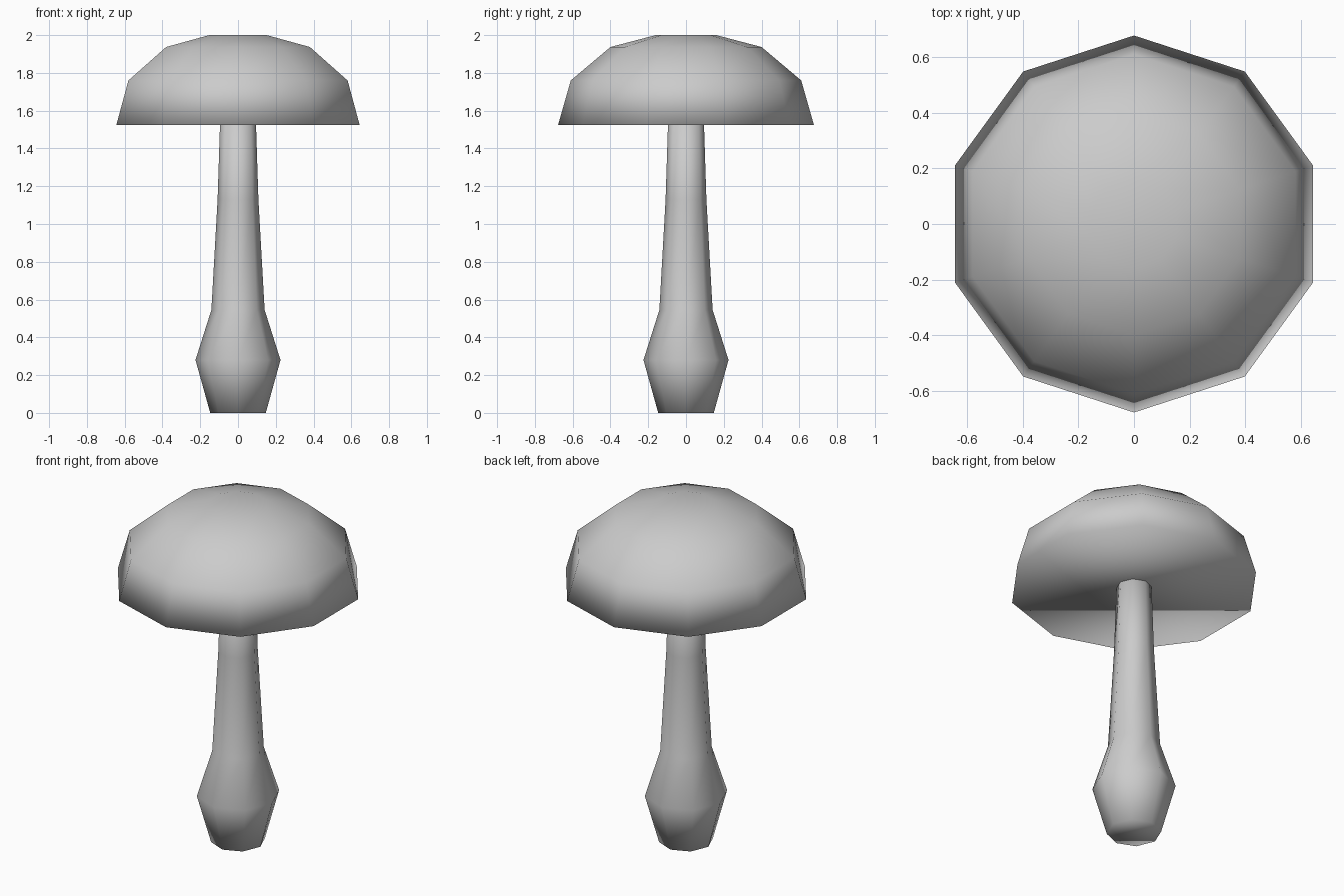
import bpy, bmesh
from math import sin, cos, pi

cube = bpy.data.objects.get("Cube")
if cube:
    bpy.data.objects.remove(cube, do_unlink=True)

grey = bpy.data.materials.new("plain_grey")
grey.use_nodes = True
colour = (0.6, 0.6, 0.6, 1)
grey.diffuse_color = colour
grey.node_tree.nodes["Principled BSDF"].inputs["Base Color"].default_value = colour


def lathe(name, profile, sides):
    """Closed, smooth-shaded turned form from (radius, height) pairs, bottom to top."""
    bm = bmesh.new()
    rings = []
    for r, z in profile:
        angles = [pi / 2 + 2 * pi * i / sides for i in range(sides)]
        rings.append([bm.verts.new((r * cos(a), r * sin(a), z)) for a in angles])
    for low, high in zip(rings, rings[1:]):
        for i in range(sides):
            j = (i + 1) % sides
            bm.faces.new((low[i], low[j], high[j], high[i]))
    bm.faces.new(rings[0][::-1])
    bm.faces.new(rings[-1])
    for face in bm.faces:
        face.smooth = True
    mesh = bpy.data.meshes.new(name)
    bm.to_mesh(mesh)
    bm.free()
    mesh.materials.append(grey)
    obj = bpy.data.objects.new(name, mesh)
    bpy.context.collection.objects.link(obj)
    return obj


# Domed cap with a flat underside
lathe("cap", [(0.677, 1.525), (0.61, 1.76), (0.4, 1.937), (0.16, 2.0)], 10)

# Slender stem with a bulbous foot, its top sunk into the cap
lathe("stem", [(0.147, 0), (0.225, 0.28), (0.141, 0.545),
               (0.108, 1.13), (0.093, 1.6)], 8)
